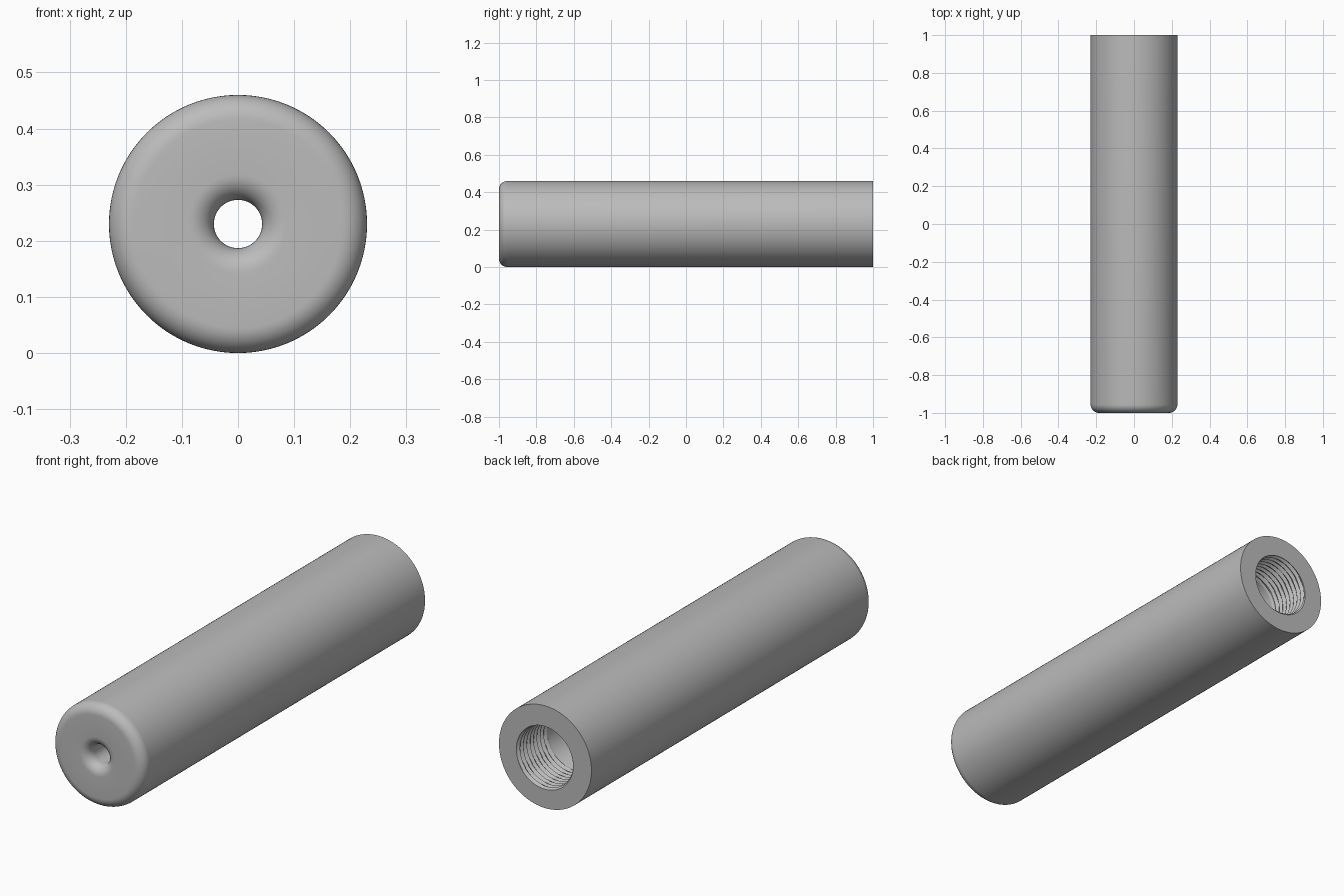
import bpy, bmesh, math

cube = bpy.data.objects.get("Cube")
if cube:
    bpy.data.objects.remove(cube)

SEG = 96
R = 0.23            # outer radius, also the height of the axis
EDGE = 0.045        # front edge rounding
HOLE, LIP = 0.043, 0.045   # front hole radius and its rounded lip
BORE = 0.135        # plain bore
ROOT = 0.147        # thread root
PITCH, TURNS, STEPS = 0.024, 9, 8

steel = bpy.data.materials.new("grey_metal")
steel.use_nodes = True
grey = (0.5, 0.5, 0.5, 1)
steel.diffuse_color = grey
steel.node_tree.nodes["Principled BSDF"].inputs["Base Color"].default_value = grey


def arc(cr, cy, rad, start, end, n=10):
    """Quarter round in the radius / y plane."""
    angles = [math.radians(start + (end - start) * i / n) for i in range(n + 1)]
    return [(cr + rad * math.cos(a), cy + rad * math.sin(a)) for a in angles]


def thread_radius(y, turn):
    """Helical V groove, fading out at its inner end."""
    phase = (y / PITCH + turn) % 1
    depth = 1 - abs(2 * phase - 1)
    fade = min(1, (y - thread_start) / PITCH)
    return BORE + (ROOT - BORE) * depth * fade


# Profile from the back rim, round the front, and through to the bore
profile = [(R, 1.0)]
profile += arc(R - EDGE, -1 + EDGE, EDGE, 0, -90)
profile += arc(HOLE + LIP, -1 + LIP, LIP, 270, 180)
profile += [(HOLE, -0.85), (BORE, -0.85)]
thread_start = 1 - PITCH * TURNS
rows = [[(r, y)] * SEG for r, y in profile]

# Threaded part of the bore
for i in range(TURNS * STEPS + 1):
    y = thread_start + PITCH * i / STEPS
    rows.append([(thread_radius(y, s / SEG), y) for s in range(SEG)])

# Revolve the rows about the y axis and close the back rim
bm = bmesh.new()
rings = []
for row in rows:
    ring = []
    for s, (r, y) in enumerate(row):
        a = math.tau * s / SEG
        ring.append(bm.verts.new((r * math.cos(a), y, R + r * math.sin(a))))
    rings.append(ring)
for a, b in zip(rings, rings[1:] + rings[:1]):
    for s in range(SEG):
        t = (s + 1) % SEG
        bm.faces.new((a[s], a[t], b[t], b[s]))
bmesh.ops.recalc_face_normals(bm, faces=bm.faces)

mesh = bpy.data.meshes.new("threaded_sleeve")
bm.to_mesh(mesh)
bm.free()
mesh.materials.append(steel)
sleeve = bpy.data.objects.new("threaded_sleeve", mesh)
bpy.context.collection.objects.link(sleeve)
bpy.ops.object.select_all(action="DESELECT")
sleeve.select_set(True)
bpy.context.view_layer.objects.active = sleeve
bpy.ops.object.shade_smooth_by_angle(angle=math.radians(35))
